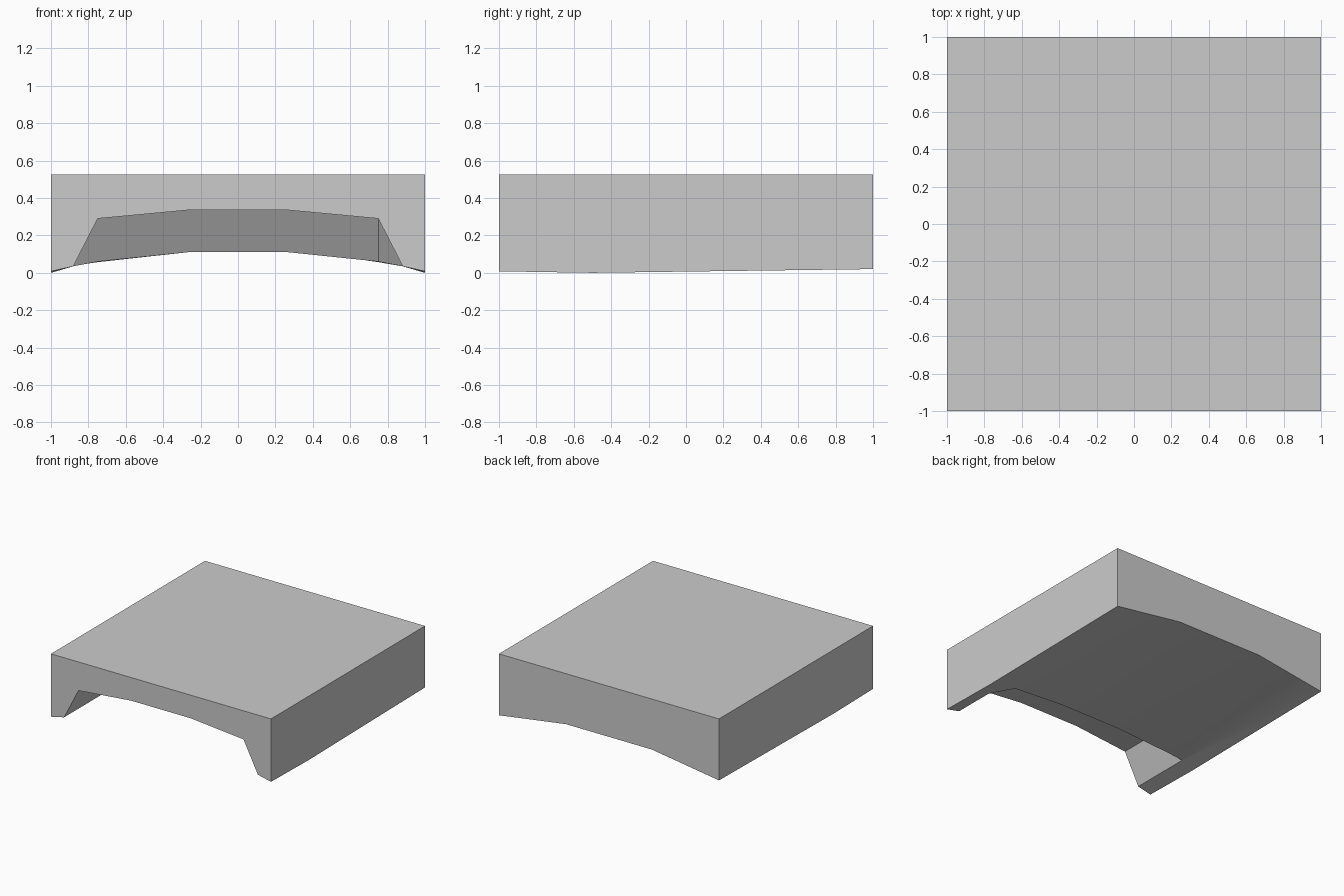
import bpy
import bmesh
from mathutils import Vector

cube = bpy.data.objects.get("Cube")
if cube:
    bpy.data.objects.remove(cube, do_unlink=True)

grey = bpy.data.materials.new("plain grey")
grey.use_nodes = True
grey.diffuse_color = (0.6, 0.6, 0.6, 1)
grey.node_tree.nodes["Principled BSDF"].inputs["Base Color"].default_value = (0.6, 0.6, 0.6, 1)

TOP = 0.525


def add_object(name, bm):
    bmesh.ops.recalc_face_normals(bm, faces=bm.faces[:])
    mesh = bpy.data.meshes.new(name)
    bm.to_mesh(mesh)
    bm.free()
    mesh.materials.append(grey)
    obj = bpy.data.objects.new(name, mesh)
    bpy.context.collection.objects.link(obj)
    return obj


def mirrored(half):
    """Full left-to-right profile from its +x half, ordered outwards."""
    return [(-x, z) for x, z in reversed(half)] + list(half)


# Block with an arched underside, lofted through three cross-sections
sections = [
    (-1.0, [(0.27, 0.11), (0.75, 0.06), (0.88, 0.035), (1, 0.008)]),
    (-0.5, [(0.27, 0.11), (0.75, 0.06), (0.88, 0.035), (1, 0.0)]),
    (1.0, [(0.39, 0.11), (0.75, 0.057), (0.88, 0.038), (1, 0.02)]),
]
bm = bmesh.new()
rings = []
for y, half in sections:
    outline = mirrored(half) + [(1, TOP), (-1, TOP)]
    rings.append([bm.verts.new((x, y, z)) for x, z in outline])
count = len(rings[0])
for a, b in zip(rings, rings[1:]):
    for i in range(count):
        j = (i + 1) % count
        bm.faces.new((a[i], a[j], b[j], b[i]))
bm.faces.new(rings[0])
bm.faces.new(rings[-1])
block = add_object("arched_block", bm)

# Notch cutter: tapered sides, low-pitched ceiling and leaning back wall
bm = bmesh.new()
for x, z in mirrored([(0.27, 0.335), (0.75, 0.29), (0.95, -0.1)]):
    back = -0.5 - 0.13 * (z - 0.06) / 0.23
    for y in (-1.2, back):
        bm.verts.new((x, y, z))
bmesh.ops.convex_hull(bm, input=bm.verts[:])

# Trim one rear corner of the notch diagonally
p = Vector((0.75, -0.63, 0.29))
q = Vector((0.75, -0.5, 0.06))
r = Vector((0.88, -0.65, 0.035))
normal = (q - p).cross(r - p)
if normal.x < 0:
    normal.negate()
cut = bmesh.ops.bisect_plane(
    bm, geom=bm.verts[:] + bm.edges[:] + bm.faces[:],
    plane_co=p, plane_no=normal, clear_outer=True)
rim = [e for e in cut["geom_cut"] if isinstance(e, bmesh.types.BMEdge)]
bmesh.ops.holes_fill(bm, edges=rim)
cutter = add_object("notch_cutter", bm)

# Cut the notch, apply it and discard the cutter
mod = block.modifiers.new("front notch", "BOOLEAN")
mod.operation = "DIFFERENCE"
mod.solver = "EXACT"
mod.object = cutter
bpy.context.view_layer.update()
graph = bpy.context.evaluated_depsgraph_get()
result = bpy.data.meshes.new_from_object(block.evaluated_get(graph))
block.modifiers.clear()
block.data = result
bpy.data.objects.remove(cutter, do_unlink=True)

# Soften only the shallow creases of the arch
bpy.ops.object.select_all(action="DESELECT")
block.select_set(True)
bpy.context.view_layer.objects.active = block
bpy.ops.object.shade_smooth_by_angle(angle=0.5)
